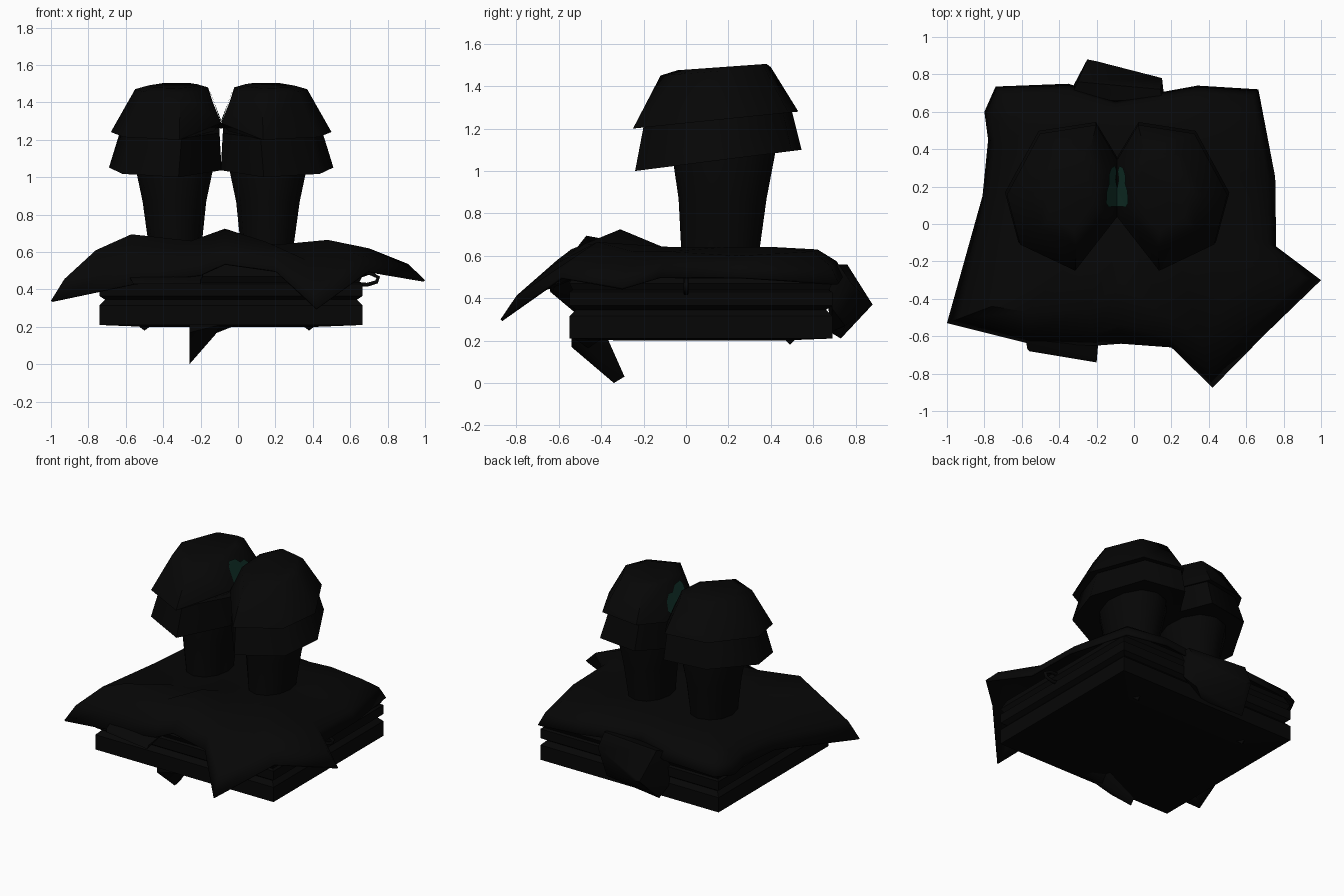
import bpy, bmesh, math
from mathutils import Vector

if "Cube" in bpy.data.objects:
    bpy.data.objects.remove(bpy.data.objects["Cube"])

def material(name, rgb):
    m = bpy.data.materials.new(name)
    m.diffuse_color = (*rgb, 1)
    m.use_nodes = True
    m.node_tree.nodes["Principled BSDF"].inputs["Base Color"].default_value = m.diffuse_color
    return m

BLACK = material("black cloth", (0.0019, 0.0019, 0.0019))
GREEN = material("dark green", (0.006, 0.033, 0.024))

def finish(bm, name, mat=BLACK, smooth=None, fix=True):
    if fix:
        bmesh.ops.recalc_face_normals(bm, faces=bm.faces)
    me = bpy.data.meshes.new(name)
    bm.to_mesh(me)
    bm.free()
    ob = bpy.data.objects.new(name, me)
    bpy.context.collection.objects.link(ob)
    me.materials.append(mat)
    if smooth:
        bpy.ops.object.select_all(action='DESELECT')
        ob.select_set(True)
        bpy.context.view_layer.objects.active = ob
        bpy.ops.object.shade_smooth_by_angle(angle=math.radians(smooth))
    return ob

def loft(name, rings, caps=(True, True), smooth=None):
    """Skin a list of equal-length point rings."""
    bm = bmesh.new()
    vs = [[bm.verts.new(p) for p in r] for r in rings]
    n = len(vs[0])
    for a, b in zip(vs, vs[1:]):
        for i in range(n):
            bm.faces.new((a[i], a[(i + 1) % n], b[(i + 1) % n], b[i]))
    if caps[0]:
        bm.faces.new(vs[0][::-1])
    if caps[1]:
        bm.faces.new(vs[-1])
    return finish(bm, name, smooth=smooth)

def hull(name, pts):
    bm = bmesh.new()
    for p in pts:
        bm.verts.new(p)
    res = bmesh.ops.convex_hull(bm, input=bm.verts)
    junk = [v for v in res["geom_interior"] if isinstance(v, bmesh.types.BMVert)]
    bmesh.ops.delete(bm, geom=junk, context='VERTS')
    return finish(bm, name, smooth=45)

# Folded base: two stacked slabs with a groove between them
def rect(inset, z):
    x0, x1, y0, y1 = -0.74 + inset, 0.665 - inset, -0.55 + inset, 0.69 - inset
    return [(x0, y0, z), (x1, y0, z), (x1, y1, z), (x0, y1, z)]

loft("folded_base", [rect(0.25, 0.2), rect(0, 0.21), rect(0, 0.315), rect(0.03, 0.345),
                     rect(0, 0.365), rect(0, 0.43), rect(0.02, 0.44)])
loft("inner_fold", [rect(0.02, 0.43), rect(0.0, 0.47), rect(0.03, 0.53), rect(0.15, 0.6)])

# Draped cloth: hanging hem, shoulder ring, then a flat middle
hem = [(-1, -.53, .34), (-.56, -.64, .43), (-.2, -.65, .48), (-.07, -.64, .54), (.2, -.66, .5),
       (.42, -.875, .3), (.7, -.59, .5), (1, -.3, .45), (.76, -.12, .5), (.755, .25, .5),
       (.665, .72, .47), (.34, .74, .5), (-.1, .66, .52), (-.35, .75, .5), (-.74, .735, .48),
       (-.8, .6, .46), (-.78, .45, .47), (-.81, .15, .47)]
shoulder = [(-.76, -.44, .61), (-.57, -.47, .695), (-.25, -.45, .66), (-.07, -.31, .725),
            (.15, -.48, .655), (.36, -.62, .56), (.48, -.42, .665), (.7, -.25, .62),
            (.62, -.08, .62), (.62, .25, .6), (.56, .6, .62), (.3, .62, .63), (-.1, .58, .63),
            (-.33, .62, .63), (-.62, .6, .62), (-.66, .5, .61), (-.66, .4, .61), (-.68, .12, .61)]
middle = [(x * .55 - .03, y * .55 + .06, .642) for x, y, z in shoulder]
# bulge the two long corners so they curl before dropping
bend = []
for h, s in zip(hem, shoulder):
    p = Vector(h).lerp(Vector(s), .3)
    p.z += .035
    bend.append(p)
cloth = loft("draped_cloth", [hem, bend, shoulder, middle], caps=(False, True), smooth=50)
sol = cloth.modifiers.new("thickness", 'SOLIDIFY')
sol.thickness = .012
sol.offset = -1

# Lower cloth flap peeking out at the front
hull("front_flap", [(-.56, -.68, .43), (-.2, -.74, .43), (-.18, -.5, .5), (-.6, -.5, .5),
                    (-.57, -.67, .45), (-.2, -.72, .45)])

# Tail hanging under the front edge
hull("hanging_tail", [(-.26, -.54, .21), (-.1, -.54, .21), (-.12, -.45, .16), (-.26, -.34, 0),
                      (-.245, -.29, .03), (-.1, -.37, .21), (-.26, -.54, .17)])
hull("tail_fold", [(-.13, -.53, .21), (-.01, -.53, .21), (-.12, -.46, .165), (-.13, -.38, .21),
                   (-.02, -.45, .205)])
for i, x in enumerate((-.5, .38)):
    hull(f"small_tab_{i}", [(x - .04, .46, .21), (x + .04, .46, .21), (x, .49, .18),
                            (x, .52, .21)])

# Bundled knot at the back
hull("back_knot", [(-.35, .66, .53), (-.3, .76, .56), (.14, .72, .56), (.16, .69, .35),
                   (.15, .78, .47), (-.25, .88, .37), (-.2, .87, .36), (-.3, .73, .21),
                   (.1, .75, .27), (-.35, .69, .3), (0, .68, .24), (.15, .66, .55)])

# Small cord loop at the right edge
cu = bpy.data.curves.new("cord_loop", 'CURVE')
cu.dimensions = '3D'
cu.bevel_depth = .012
cu.bevel_resolution = 1
sp = cu.splines.new('POLY')
path = [(.62, .49), (.7, .49), (.75, .465), (.74, .44), (.69, .425), (.64, .43)]
sp.points.add(len(path) - 1)
for p, (x, z) in zip(sp.points, path):
    p.co = (x, 0, z, 1)
loop = bpy.data.objects.new("cord_loop", cu)
loop.data.materials.append(BLACK)
bpy.context.collection.objects.link(loop)

# Boots: unit seven-sided outline shared by the cuffs
HEPT = [(.38, 0), (.88, .18), (1, .52), (.7, .94), (.19, 1), (0, .76), (0, .37)]
ROUND = [(.5 + .5 * math.cos(a * math.tau / 12), .5 + .5 * math.sin(a * math.tau / 12))
         for a in range(12)]

def boot(side, label):
    def ring(x0, x1, y0, y1, zf, zb, shape=HEPT, lift=(0, 0)):
        out = []
        for u, v in shape:
            x = x0 + (x1 - x0) * u
            x = x if side > 0 else -.18 - x
            out.append(Vector((x, y0 + (y1 - y0) * v, zf + (zb - zf) * v)))
        out[5].z += lift[0]
        out[6].z += lift[1]
        return out

    loft(label + "_shaft", [ring(.02, .29, -.02, .34, .58, .58, ROUND),
                            ring(-.01, .33, -.035, .38, .87, .87, ROUND),
                            ring(-.05, .37, -.06, .42, 1.04, 1.08, ROUND),
                            ring(-.05, .37, -.06, .42, 1.2, 1.2, ROUND)], smooth=50)
    loft(label + "_lower_cuff", [ring(-.05, .37, -.06, .42, 1.03, 1.1),
                                 ring(-.09, .51, -.24, .545, 1.0, 1.1),
                                 ring(-.08, .45, -.2, .5, 1.21, 1.28)], smooth=60)
    rim = ring(-.09, .5, -.25, .53, 1.2, 1.28, lift=(0, .06))
    top = ring(-.02, .37, -.12, .4, 1.45, 1.49)
    loft(label + "_upper_cuff", [ring(-.05, .42, -.16, .46, 1.22, 1.29), rim, top,
                                 ring(.04, .3, -.04, .38, 1.475, 1.505)], smooth=60)

    # Green wing shape laid on the inward slope of the upper cuff
    wing = [(.18, .08), (.5, .08), (.68, .2), (.82, .12), (.95, .25), (.97, .55),
            (.85, .72), (.66, .7), (.5, .88), (.2, .93), (.12, .75)]
    bm = bmesh.new()
    pts = []
    for s, t in wing:
        p = rim[6].lerp(rim[5], s).lerp(top[6].lerp(top[5], s), t)
        pts.append(bm.verts.new(p + Vector((-.006 * side, 0, .003))))
    f = bm.faces.new(pts)
    f.normal_update()
    if f.normal.x * side > 0:
        f.normal_flip()
    bmesh.ops.triangulate(bm, faces=[f])
    finish(bm, label + "_wing_mark", GREEN, fix=False)

boot(1, "right_boot")
boot(-1, "left_boot")
